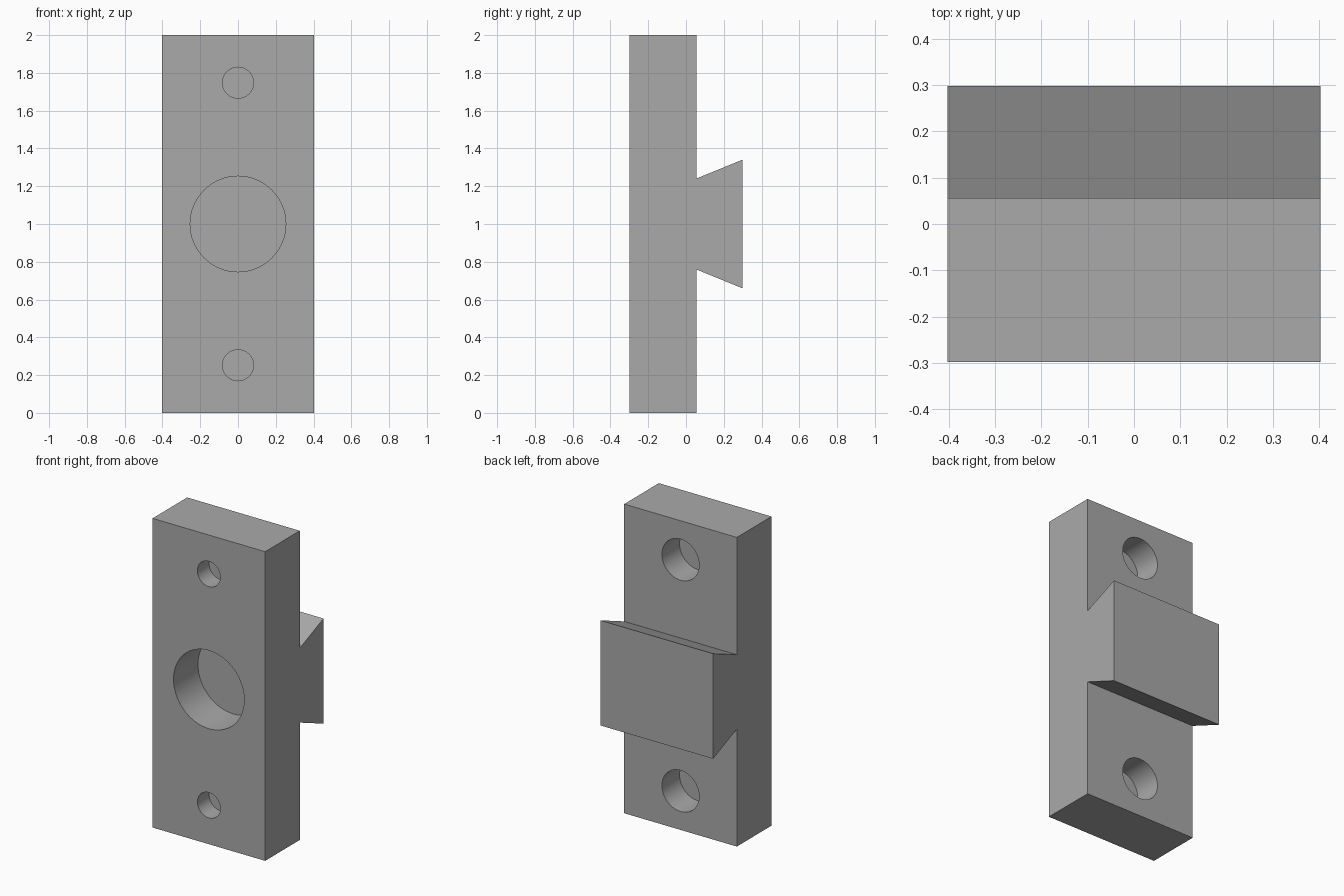
import bpy
import bmesh
from math import pi
from mathutils import Matrix

cube = bpy.data.objects.get("Cube")
if cube:
    bpy.data.objects.remove(cube, do_unlink=True)

HALF_WIDTH = 0.403
FRONT, PLATE_BACK, TAIL_BACK = -0.298, 0.056, 0.298

grey = bpy.data.materials.new("plain grey")
grey.use_nodes = True
colour = (0.4, 0.4, 0.4, 1)
grey.diffuse_color = colour
grey.node_tree.nodes["Principled BSDF"].inputs["Base Color"].default_value = colour


def make_object(name, bm):
    bmesh.ops.recalc_face_normals(bm, faces=bm.faces)
    mesh = bpy.data.meshes.new(name)
    bm.to_mesh(mesh)
    bm.free()
    mesh.materials.append(grey)
    obj = bpy.data.objects.new(name, mesh)
    bpy.context.collection.objects.link(obj)
    return obj


# Plate with dovetail: upper half of the side profile, mirrored about mid height
upper = [(FRONT, 1), (PLATE_BACK, 1), (PLATE_BACK, 0.241), (TAIL_BACK, 0.34)]
profile = [(y, 1 + h) for y, h in upper] + [(y, 1 - h) for y, h in reversed(upper)]
bm = bmesh.new()
side = bm.faces.new([bm.verts.new((-HALF_WIDTH, y, z)) for y, z in profile])
grown = bmesh.ops.extrude_face_region(bm, geom=[side])["geom"]
bmesh.ops.translate(bm, vec=(2 * HALF_WIDTH, 0, 0),
                    verts=[v for v in grown if isinstance(v, bmesh.types.BMVert)])
plate = make_object("dovetail_plate", bm)


# Blind round pockets sunk into the front or back of the plate
def pocket(name, z, radius, y_open, y_floor):
    margin = 0.05 if y_open > y_floor else -0.05
    y_start = y_open + margin
    bm = bmesh.new()
    place = Matrix.Translation((0, (y_start + y_floor) / 2, z)) @ Matrix.Rotation(pi / 2, 4, "X")
    bmesh.ops.create_cone(bm, cap_ends=True, segments=64, radius1=radius, radius2=radius,
                          depth=abs(y_start - y_floor), matrix=place)
    cutter = make_object(name + "_cutter", bm)
    cutter.hide_render = True
    mod = plate.modifiers.new(name, "BOOLEAN")
    mod.operation = "DIFFERENCE"
    mod.solver = "EXACT"
    mod.object = cutter
    return cutter


cutters = [pocket("centre_bore", 1, 0.253, FRONT, FRONT + 0.25)]
for label, z in (("lower", 0.252), ("upper", 1.748)):
    cutters.append(pocket(label + "_front_hole", z, 0.082, FRONT, FRONT + 0.12))
    cutters.append(pocket(label + "_back_hole", z, 0.133, PLATE_BACK, PLATE_BACK - 0.18))

# Apply the cuts, then drop the cutters
bpy.context.view_layer.objects.active = plate
plate.select_set(True)
for mod in list(plate.modifiers):
    bpy.ops.object.modifier_apply(modifier=mod.name)
for cutter in cutters:
    bpy.data.objects.remove(cutter, do_unlink=True)

# Smooth hole walls, crisp edges
bpy.ops.object.shade_smooth_by_angle(angle=pi / 6)
